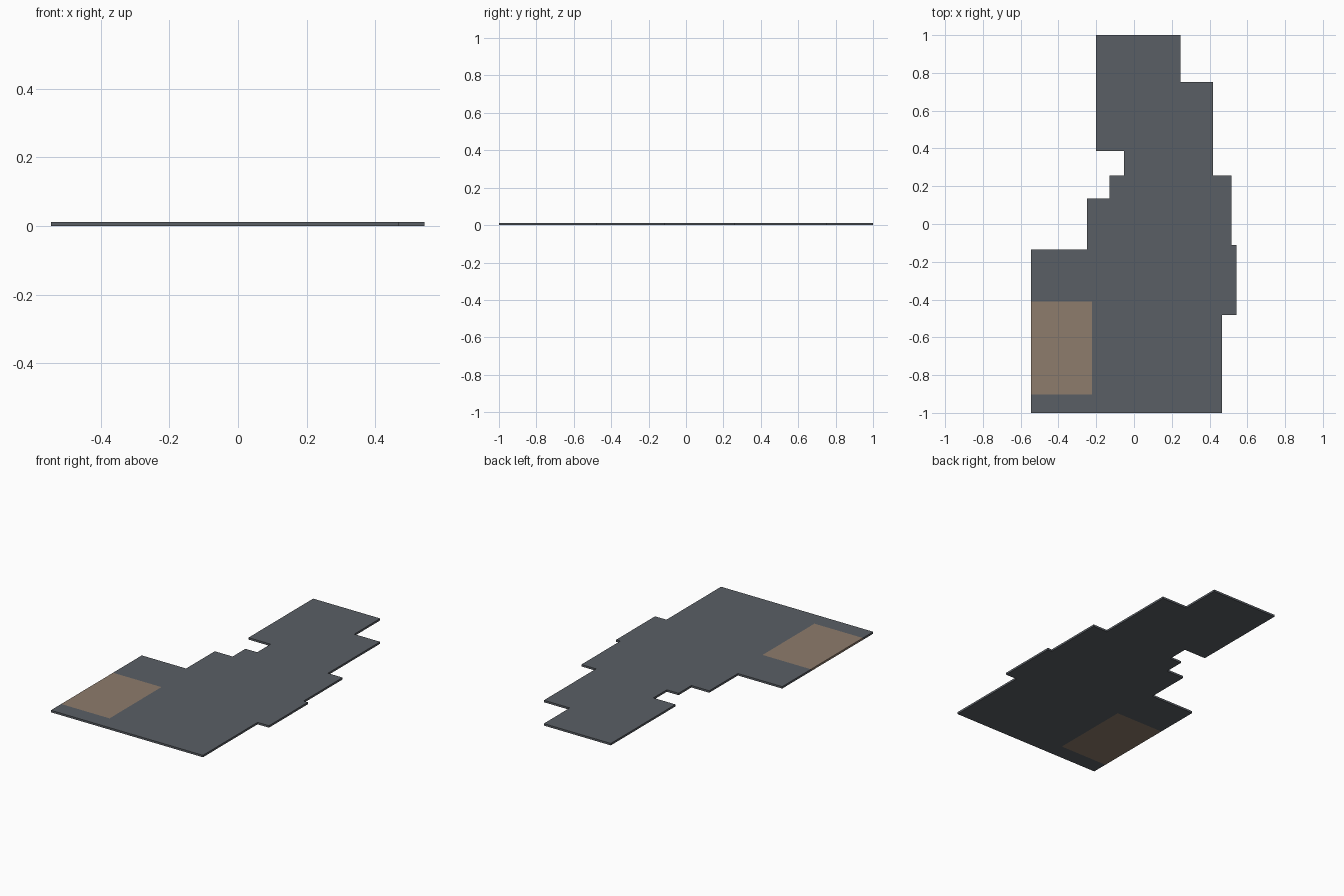
import bpy, bmesh

if "Cube" in bpy.data.objects:
    bpy.data.objects.remove(bpy.data.objects["Cube"])

THICK = 0.012


def material(name, rgb):
    m = bpy.data.materials.new(name)
    m.diffuse_color = (*rgb, 1.0)
    m.use_nodes = True
    m.node_tree.nodes["Principled BSDF"].inputs["Base Color"].default_value = m.diffuse_color
    return m


slate = material("slate grey", (0.102, 0.114, 0.130))
tan = material("tan brown", (0.270, 0.200, 0.150))

# Tan patch on the left edge, corners in order up the edge and around
patch = [(-0.545, -0.902), (-0.223, -0.902), (-0.223, -0.409), (-0.545, -0.409)]

# Stepped outline of the slab, wrapped around the patch
outline = [
    (-0.545, -1.0), (0.467, -1.0), (0.467, -0.481), (0.543, -0.481),
    (0.543, -0.112), (0.515, -0.112), (0.515, 0.258), (0.418, 0.258),
    (0.418, 0.753), (0.246, 0.753), (0.246, 1.0), (-0.20, 1.0),
    (-0.20, 0.386), (-0.053, 0.386), (-0.053, 0.258), (-0.131, 0.258),
    (-0.131, 0.136), (-0.25, 0.136), (-0.25, -0.136), (-0.545, -0.136),
] + patch[::-1]

# Shared vertices keep the slab one closed sheet
bm = bmesh.new()
verts = {p: bm.verts.new((*p, 0.0)) for p in outline}
for index, loop in enumerate((outline, patch)):
    face = bm.faces.new([verts[p] for p in loop])
    face.material_index = index

# Thicken the sheet, keeping the bottom faces
bmesh.ops.recalc_face_normals(bm, faces=bm.faces)
ext = bmesh.ops.extrude_face_region(bm, geom=bm.faces[:], use_keep_orig=True)
top = [g for g in ext["geom"] if isinstance(g, bmesh.types.BMVert)]
bmesh.ops.translate(bm, verts=top, vec=(0, 0, THICK))
bmesh.ops.recalc_face_normals(bm, faces=bm.faces)

# The edge wall beside the patch is tan, all other walls are slate
bm.normal_update()
for f in bm.faces:
    if abs(f.normal.z) < 0.5:
        c = f.calc_center_median()
        f.material_index = int(c.x < -0.54 and -0.9 < c.y < -0.41)

mesh = bpy.data.meshes.new("floor_slab")
bm.to_mesh(mesh)
bm.free()
mesh.materials.append(slate)
mesh.materials.append(tan)
slab = bpy.data.objects.new("floor_slab", mesh)
bpy.context.collection.objects.link(slab)
